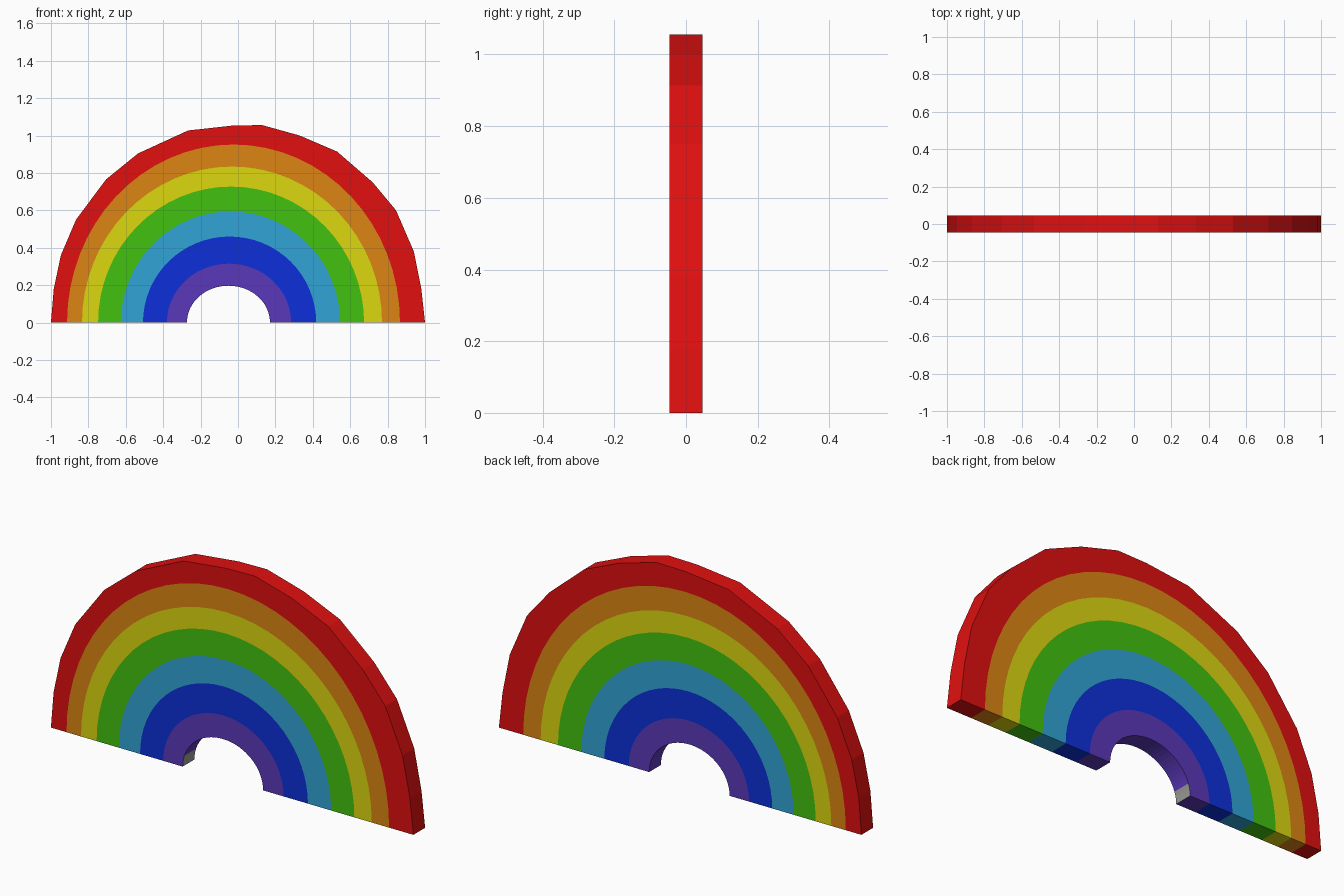
import bpy, bmesh, math

if "Cube" in bpy.data.objects:
    bpy.data.objects.remove(bpy.data.objects["Cube"])

HALF = 0.046   # half thickness
SEGS = 32      # segments of the painted band edges

# colours from outer band to inner band, then the small grey patch
COLOURS = [
    ("red", (0.75, 0.005, 0.005)),
    ("orange", (0.72, 0.235, 0.006)),
    ("yellow", (0.72, 0.68, 0.005)),
    ("green", (0.055, 0.54, 0.005)),
    ("sky_blue", (0.03, 0.37, 0.67)),
    ("blue", (0.004, 0.03, 0.70)),
    ("purple", (0.105, 0.04, 0.49)),
    ("grey", (0.33, 0.33, 0.30)),
]

# faceted outer outline (x, z), left foot to right foot
OUTER = [(-1, 0), (-.985, .18), (-.947, .36), (-.866, .55), (-.706, .765),
         (-.535, .904), (-.267, 1.027), (-.03, 1.053), (.128, 1.056),
         (.33, 1.0), (.53, .914), (.72, .75), (.845, .6), (.94, .38),
         (.98, .18), (1, 0)]

# band edges: centre x, x radius, z radius
EDGES = [(-.024, .89, .952), (-.032, .802, .834), (-.037, .711, .727),
         (-.040, .586, .594), (-.045, .463, .460), (-.048, .332, .315),
         (-.051, .222, .197)]


def arc(cx, rx, rz):
    pts = []
    for i in range(SEGS + 1):
        a = math.pi * (1 - i / SEGS)
        z = rz * math.sin(a) if 0 < i < SEGS else 0.0
        pts.append((cx + rx * math.cos(a), z))
    return pts


mesh = bpy.data.meshes.new("rainbow")
for name, rgb in COLOURS:
    mat = bpy.data.materials.new(name)
    mat.diffuse_color = (*rgb, 1)
    mat.use_nodes = True
    mat.node_tree.nodes["Principled BSDF"].inputs["Base Color"].default_value = mat.diffuse_color
    mesh.materials.append(mat)

bm = bmesh.new()
paths = [OUTER] + [arc(*e) for e in EDGES]
front = [[bm.verts.new((x, -HALF, z)) for x, z in p] for p in paths]
back = [[bm.verts.new((x, HALF, z)) for x, z in p] for p in paths]


def face(verts, mat):
    bm.faces.new(verts).material_index = mat


def wall(k, mat):
    f, b = front[k], back[k]
    for i in range(len(f) - 1):
        face((f[i], f[i + 1], b[i + 1], b[i]), mat)


# bands: front, back and the undersides of both feet
for k in range(7):
    for side in (front, back):
        o, n = side[k], side[k + 1]
        if k == 0:
            face(o + n[::-1], k)
        else:
            for i in range(SEGS):
                face((o[i], o[i + 1], n[i + 1], n[i]), k)
    for e in (0, -1):
        face((front[k][e], front[k + 1][e], back[k + 1][e], back[k][e]), k)

# outer rim and inner arch surface
wall(0, 0)
wall(7, 6)

bmesh.ops.recalc_face_normals(bm, faces=bm.faces)

# grey patch low on the left inner wall
for f in bm.faces:
    c = f.calc_center_median()
    if f.material_index == 6 and f.normal.x > 0.7 and c.x < 0 and c.z < 0.05:
        f.material_index = 7

bm.to_mesh(mesh)
bm.free()
bpy.context.collection.objects.link(bpy.data.objects.new("rainbow", mesh))
